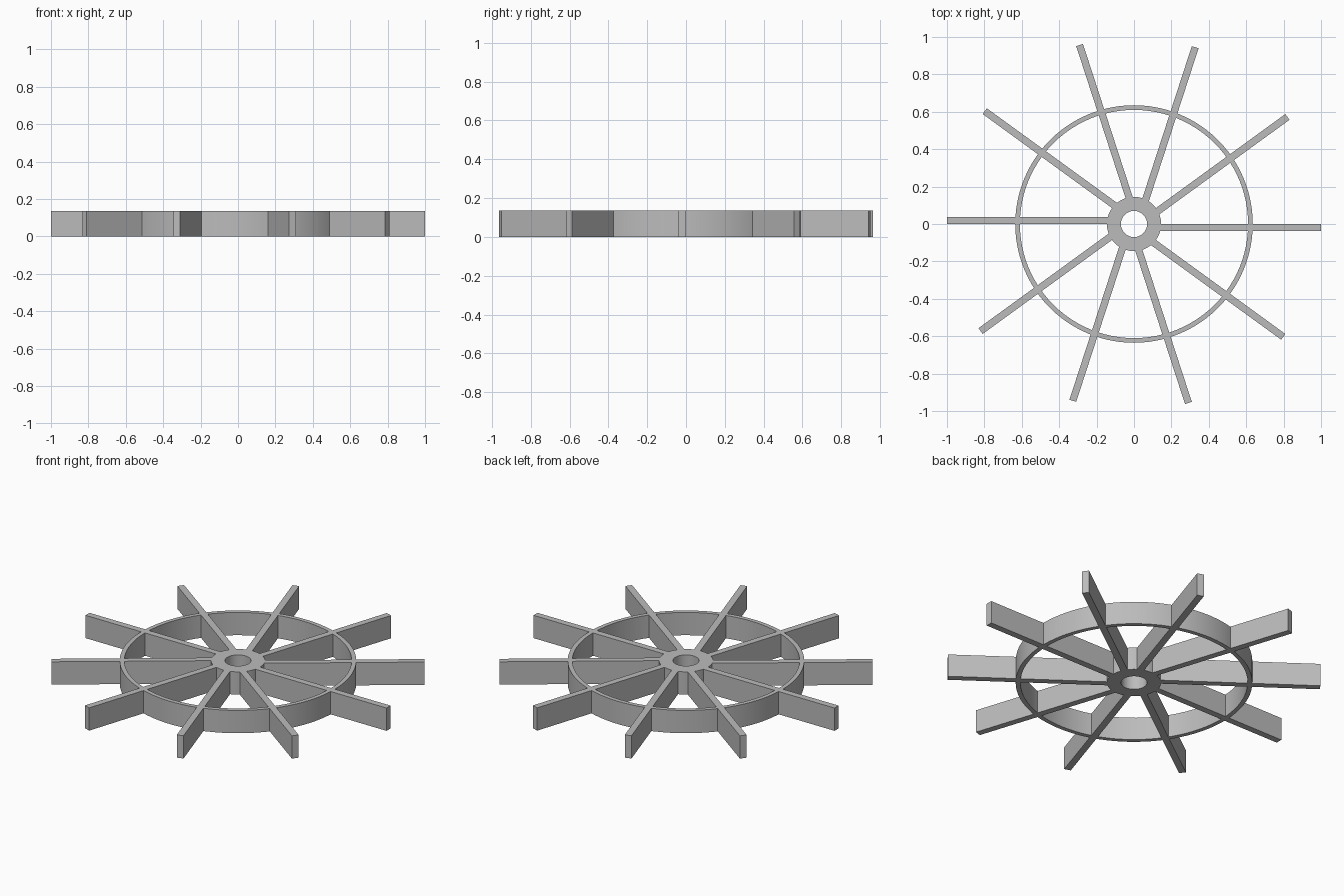
import bpy, bmesh, math
from mathutils import Matrix

cube = bpy.data.objects.get("Cube")
if cube:
    bpy.data.objects.remove(cube, do_unlink=True)

HEIGHT = 0.135
SPOKES = 10
SPOKE_WIDTH = 0.038

grey = bpy.data.materials.new("plain grey")
grey.use_nodes = True
colour = (0.5, 0.5, 0.5, 1)
grey.diffuse_color = colour
grey.node_tree.nodes["Principled BSDF"].inputs["Base Color"].default_value = colour


def finish(name, bm):
    bmesh.ops.recalc_face_normals(bm, faces=bm.faces)
    mesh = bpy.data.meshes.new(name)
    bm.to_mesh(mesh)
    bm.free()
    mesh.materials.append(grey)
    obj = bpy.data.objects.new(name, mesh)
    bpy.context.collection.objects.link(obj)
    return obj


def tube(name, inner, outer, segments):
    """Rectangular section spun about z, standing on the ground."""
    bm = bmesh.new()
    section = [(inner, 0), (outer, 0), (outer, HEIGHT), (inner, HEIGHT)]
    verts = [bm.verts.new((r, 0, z)) for r, z in section]
    edges = [bm.edges.new((verts[i - 1], verts[i])) for i in range(4)]
    bmesh.ops.spin(bm, geom=verts + edges, cent=(0, 0, 0), axis=(0, 0, 1),
                   angle=math.tau, steps=segments, use_merge=True)
    bmesh.ops.remove_doubles(bm, verts=bm.verts, dist=0.0001)
    obj = finish(name, bm)
    bpy.ops.object.select_all(action='DESELECT')
    obj.select_set(True)
    bpy.context.view_layer.objects.active = obj
    bpy.ops.object.shade_smooth_by_angle(angle=math.radians(30))


def spoke(name, angle, start=0.135, end=1.0):
    """Flat paddle with one side on the radial line."""
    bm = bmesh.new()
    place = (Matrix.Rotation(angle, 4, 'Z')
             @ Matrix.Translation(((start + end) / 2, -SPOKE_WIDTH / 2, HEIGHT / 2))
             @ Matrix.Diagonal((end - start, SPOKE_WIDTH, HEIGHT, 1)))
    bmesh.ops.create_cube(bm, size=1, matrix=place)
    finish(name, bm)


# Hub with its bore, and the thin rim
tube("hub", 0.07, 0.145, 64)
tube("rim", 0.61, 0.635, 96)

# Spokes running through the rim
for i in range(SPOKES):
    spoke(f"spoke_{i + 1}", i * math.tau / SPOKES)
